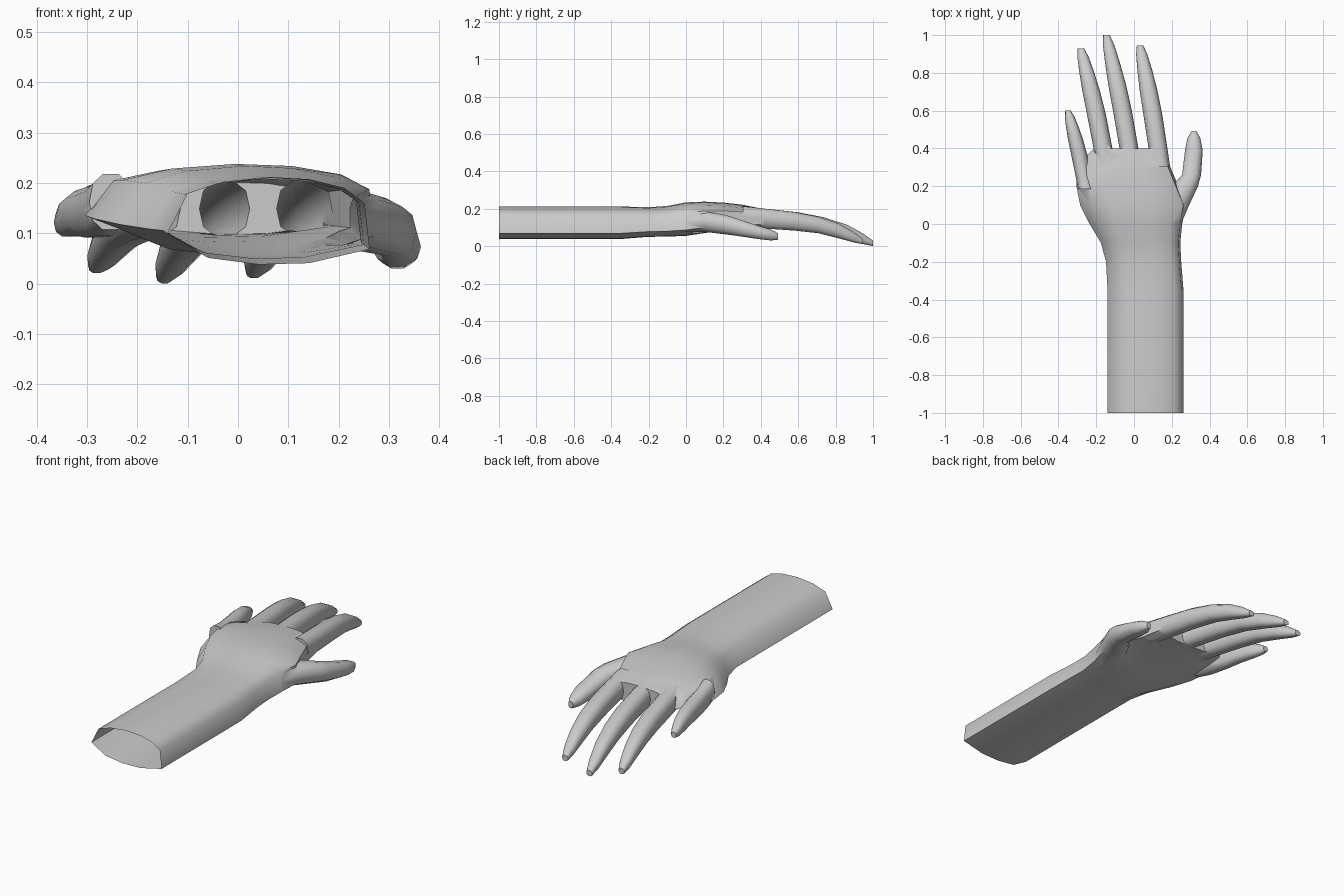
import bpy, bmesh, math

if "Cube" in bpy.data.objects:
    bpy.data.objects.remove(bpy.data.objects["Cube"])


def loft(name, profile, stations):
    """Closed skin of a unit profile fitted to (y, x centre, half width, z low, z high)."""
    bm = bmesh.new()
    rings = [[bm.verts.new((x + u * w, y, (lo + hi) / 2 + v * (hi - lo) / 2))
              for u, v in profile] for y, x, w, lo, hi in stations]
    n = len(profile)
    for a, b in zip(rings, rings[1:]):
        for i in range(n):
            j = (i + 1) % n
            bm.faces.new((a[i], a[j], b[j], b[i]))
    bm.faces.new(rings[0])
    bm.faces.new(rings[-1])
    bmesh.ops.recalc_face_normals(bm, faces=bm.faces)
    me = bpy.data.meshes.new(name)
    bm.to_mesh(me)
    bm.free()
    ob = bpy.data.objects.new(name, me)
    bpy.context.collection.objects.link(ob)
    return ob


def superellipse(n, power):
    def bulge(c):
        return math.copysign(abs(c) ** (2 / power), c)
    angles = [2 * math.pi * i / n for i in range(n)]
    return [(bulge(math.cos(a)), bulge(math.sin(a))) for a in angles]


# Forearm and palm: arched back, flatter underside with a firm edge
arm_profile = [(-1, -.3), (-.8, .62), (-.45, .89), (0, 1), (.4, .95), (.75, .75),
               (.95, .4), (1, -.65), (.4, -.97), (-.1, -1), (-.6, -.85)]
wrist = [(-.35, .061, .201, .038, .212), (-.2, .051, .199, .05, .208),
         (-.1, .035, .21, .051, .215), (0, .01, .245, .055, .234),
         (.1, -.005, .28, .07, .238), (.2, -.035, .27, .083, .233),
         (.3, -.052, .245, .092, .222), (.36, -.037, .218, .096, .21),
         (.4, -.019, .191, .098, .202)]
arm = loft("hand_and_forearm", arm_profile, [(-1, *wrist[0][1:])] + wrist)

# One finger shape: share of length, half width, underside, top
finger_shape = [(-.22, .05, .1, .215), (0, .05, .092, .203), (.31, .05, .08, .183),
                (.55, .047, .064, .156), (.76, .039, .034, .116), (.91, .03, .01, .068),
                (1, .017, 0, .03)]


def finger(name, x0, y0, x1, y1, thick, lift):
    """Shared finger shape from root to tip; lift raises a shorter finger's tip."""
    rows = []
    for t, w, lo, hi in finger_shape:
        x = x0 + (x1 - x0) * math.copysign(abs(t) ** 1.12, t)
        rise = lift * t * t
        rows.append((y0 + (y1 - y0) * t, x, w * thick, lo + rise, hi + rise))
    return loft(name, superellipse(10, 2.4), rows)


digits = [finger("index_finger", .124, .42, .032, .945, 1, .01),
          finger("middle_finger", -.03, .42, -.146, 1, 1, 0),
          finger("ring_finger", -.168, .42, -.281, .93, 1, .02),
          finger("little_finger", -.268, .26, -.349, .6, .85, .1)]

# Thumb swings out sideways and droops
digits.append(loft("thumb", superellipse(10, 2.4), [
    (-.03, .178, .058, .075, .185), (.1, .216, .076, .074, .187),
    (.2, .268, .071, .062, .172), (.26, .305, .05, .055, .154),
    (.39, .317, .047, .036, .11), (.455, .317, .034, .029, .09),
    (.492, .317, .013, .034, .07)]))

# Weld the digits to the palm
bpy.context.view_layer.objects.active = arm
for digit in digits:
    mod = arm.modifiers.new("weld", 'BOOLEAN')
    mod.operation = 'UNION'
    mod.solver = 'EXACT'
    mod.object = digit
    bpy.ops.object.modifier_apply(modifier=mod.name)
    bpy.data.objects.remove(digit)

# Open the elbow end
bm = bmesh.new()
bm.from_mesh(arm.data)
bmesh.ops.delete(bm, geom=[f for f in bm.faces if all(v.co.y < -.999 for v in f.verts)],
                 context='FACES')
bm.to_mesh(arm.data)
bm.free()

arm.select_set(True)
bpy.ops.object.shade_smooth_by_angle(angle=math.radians(50))
